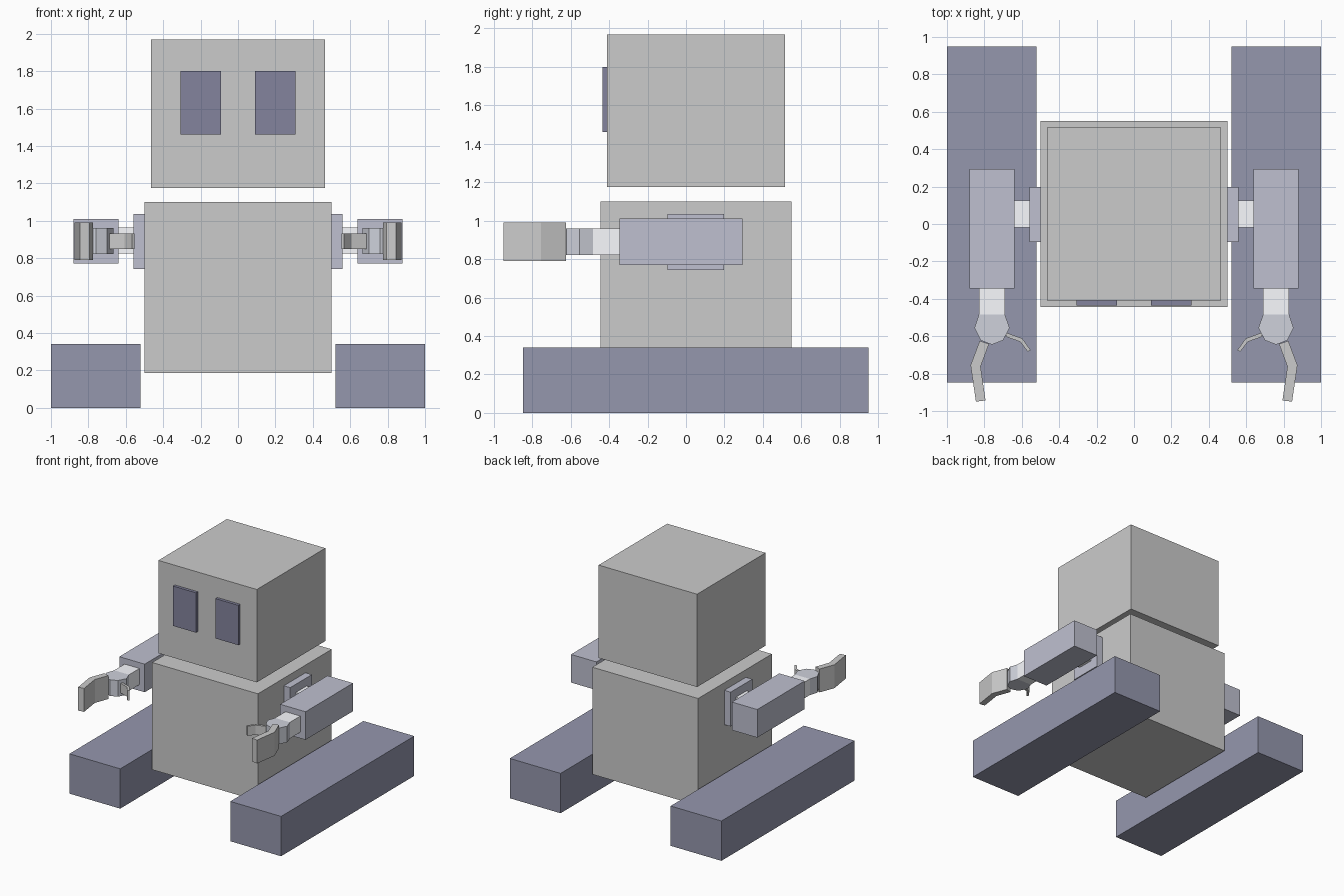
import bpy, bmesh

if "Cube" in bpy.data.objects:
    bpy.data.objects.remove(bpy.data.objects["Cube"])


def material(name, rgb):
    m = bpy.data.materials.new(name)
    m.diffuse_color = (*rgb, 1)
    m.use_nodes = True
    m.node_tree.nodes["Principled BSDF"].inputs["Base Color"].default_value = m.diffuse_color
    return m


DARK = material("dark_blue_grey", (0.30, 0.31, 0.42))
EYE = material("eye_dark", (0.23, 0.23, 0.34))
ARM = material("arm_blue_grey", (0.52, 0.53, 0.63))
HAND = material("hand_blue_grey", (0.62, 0.64, 0.71))
LIGHT = material("light_joint", (0.95, 0.96, 1.0))


def prism(name, outline, z0, z1, mat=None):
    """Extrude a top-view outline from z0 up to z1."""
    bm = bmesh.new()
    face = bm.faces.new([bm.verts.new((x, y, z0)) for x, y in outline])
    top = bmesh.ops.extrude_face_region(bm, geom=[face])["geom"]
    for v in top:
        if isinstance(v, bmesh.types.BMVert):
            v.co.z = z1
    bmesh.ops.recalc_face_normals(bm, faces=bm.faces)
    mesh = bpy.data.meshes.new(name)
    bm.to_mesh(mesh)
    bm.free()
    ob = bpy.data.objects.new(name, mesh)
    bpy.context.collection.objects.link(ob)
    if mat:
        mesh.materials.append(mat)
    return ob


def box(name, x, y, z, mat=None):
    return prism(name, [(x[0], y[0]), (x[1], y[0]), (x[1], y[1]), (x[0], y[1])],
                 z[0], z[1], mat)


# Head and torso
box("head", (-0.465, 0.465), (-0.41, 0.515), (1.175, 1.968))
box("torso", (-0.5, 0.5), (-0.445, 0.55), (0.185, 1.1))

# Parts modelled on the right side, mirrored to the left below
paired = [
    box("eye", (0.092, 0.308), (-0.435, -0.405), (1.46, 1.80), EYE),
    box("track", (0.52, 1.0), (-0.847, 0.95), (0, 0.34), DARK),
    box("shoulder_plate", (0.498, 0.56), (-0.095, 0.197), (0.742, 1.035), ARM),
    box("shoulder_joint", (0.558, 0.642), (-0.018, 0.125), (0.825, 0.965), LIGHT),
    box("arm", (0.64, 0.88), (-0.345, 0.295), (0.77, 1.01), ARM),
    box("wrist", (0.69, 0.83), (-0.485, -0.343), (0.822, 0.96), LIGHT),
    # Faceted palm
    prism("palm", [(0.69, -0.485), (0.83, -0.485), (0.853, -0.555), (0.82, -0.622),
                   (0.76, -0.645), (0.70, -0.622), (0.665, -0.555)],
          0.822, 0.96, HAND),
    # Bent outer finger and short inner thumb
    prism("finger", [(0.775, -0.641), (0.825, -0.625), (0.874, -0.755), (0.845, -0.95),
                     (0.794, -0.943), (0.82, -0.762)],
          0.79, 0.99),
    prism("thumb", [(0.68, -0.582), (0.597, -0.612), (0.553, -0.674), (0.568, -0.683),
                    (0.608, -0.63), (0.687, -0.602)],
          0.85, 0.932),
]
for ob in paired:
    ob.modifiers.new("left_copy", 'MIRROR').use_mirror_merge = False
